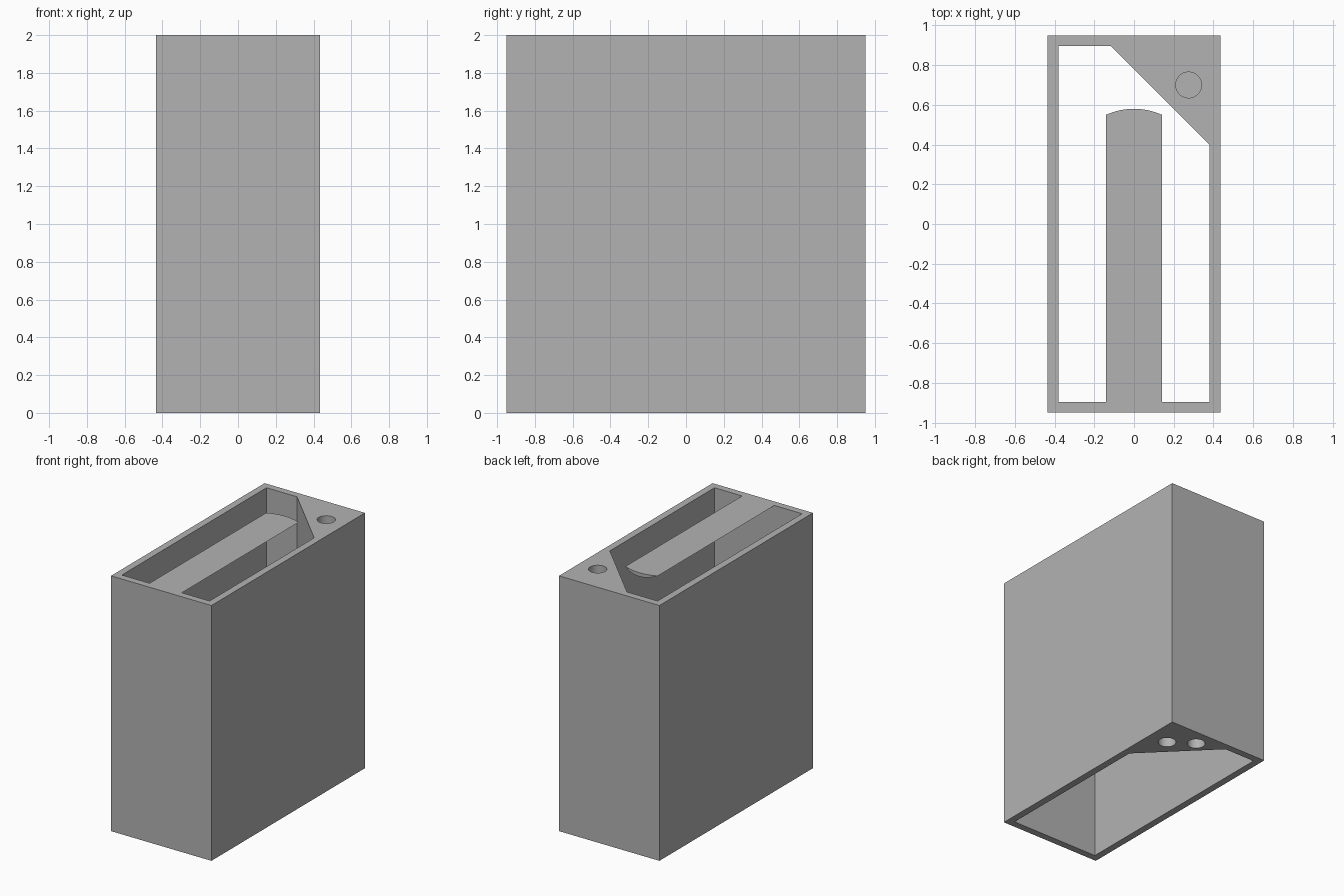
import bpy
import bmesh
import math

cube = bpy.data.objects.get("Cube")
if cube:
    bpy.data.objects.remove(cube, do_unlink=True)

grey = bpy.data.materials.new("plain_grey")
grey.use_nodes = True
colour = (0.45, 0.45, 0.45, 1.0)
grey.diffuse_color = colour
grey.node_tree.nodes["Principled BSDF"].inputs["Base Color"].default_value = colour

HALF_X, HALF_Y, HEIGHT, WALL = 0.435, 0.95, 2.0, 0.055
IN_X, IN_Y = HALF_X - WALL, HALF_Y - WALL


def extruded(name, points, offset, reshape=None):
    """Solid made by pushing a closed 3D outline along an offset."""
    bm = bmesh.new()
    face = bm.faces.new([bm.verts.new(p) for p in points])
    result = bmesh.ops.extrude_face_region(bm, geom=[face], use_keep_orig=True)
    moved = [g for g in result["geom"] if isinstance(g, bmesh.types.BMVert)]
    bmesh.ops.translate(bm, vec=offset, verts=moved)
    if reshape:
        for v in moved:
            reshape(v)
    bmesh.ops.recalc_face_normals(bm, faces=bm.faces[:])
    mesh = bpy.data.meshes.new(name)
    bm.to_mesh(mesh)
    bm.free()
    mesh.materials.append(grey)
    obj = bpy.data.objects.new(name, mesh)
    bpy.context.collection.objects.link(obj)
    return obj


def cut(target, cutter):
    """Subtract a cutter from a part and discard it."""
    cutter.hide_render = True
    mod = target.modifiers.new("cut", 'BOOLEAN')
    mod.operation, mod.solver, mod.object = 'DIFFERENCE', 'EXACT', cutter
    bpy.context.view_layer.objects.active = target
    bpy.ops.object.modifier_apply(modifier=mod.name)
    bpy.data.objects.remove(cutter, do_unlink=True)


def smooth(obj):
    bpy.ops.object.select_all(action='DESELECT')
    obj.select_set(True)
    bpy.context.view_layer.objects.active = obj
    bpy.ops.object.shade_smooth_by_angle(angle=math.radians(30))


# Outer sleeve, open at both ends, with one solid corner
box = [(-HALF_X, -HALF_Y, 0), (HALF_X, -HALF_Y, 0), (HALF_X, HALF_Y, 0), (-HALF_X, HALF_Y, 0)]
sleeve = extruded("sleeve", box, (0, 0, HEIGHT))
cavity = [(-IN_X, -IN_Y, -0.1), (IN_X, -IN_Y, -0.1), (IN_X, 0.40, -0.1),
          (-0.115, IN_Y, -0.1), (-IN_X, IN_Y, -0.1)]
cut(sleeve, extruded("cavity_cutter", cavity, (0, 0, HEIGHT + 0.2)))

# Blind round holes in the solid corner: one on top, two underneath
RADIUS, DEPTH, SIDES = 0.065, 0.3, 48
for x, y, z in [(0.275, 0.70, HEIGHT), (0.275, 0.70, 0), (0.10, 0.82, 0)]:
    ring = [(x + RADIUS * math.cos(math.tau * i / SIDES),
             y + RADIUS * math.sin(math.tau * i / SIDES), z - DEPTH) for i in range(SIDES)]
    cut(sleeve, extruded("hole_cutter", ring, (0, 0, 2 * DEPTH)))
smooth(sleeve)

# Thin tongue across the top opening: flat above, bowed below, rounded tip
HALF_W, BOW, STEPS = 0.14, 0.03, 16
radius = (HALF_W ** 2 + BOW ** 2) / (2 * BOW)


def arc(x):
    return math.sqrt(radius ** 2 - x ** 2) - radius + BOW


xs = [-HALF_W + 2 * HALF_W * i / STEPS for i in range(STEPS + 1)]
section = [(x, -IN_Y, HEIGHT - arc(x)) for x in xs]
section += [(x, -IN_Y, HEIGHT) for x in reversed(xs[1:-1])]


def round_tip(v):
    v.co.y += arc(v.co.x)


tongue = extruded("top_tongue", section, (0, IN_Y + 0.55, 0), round_tip)
smooth(tongue)
